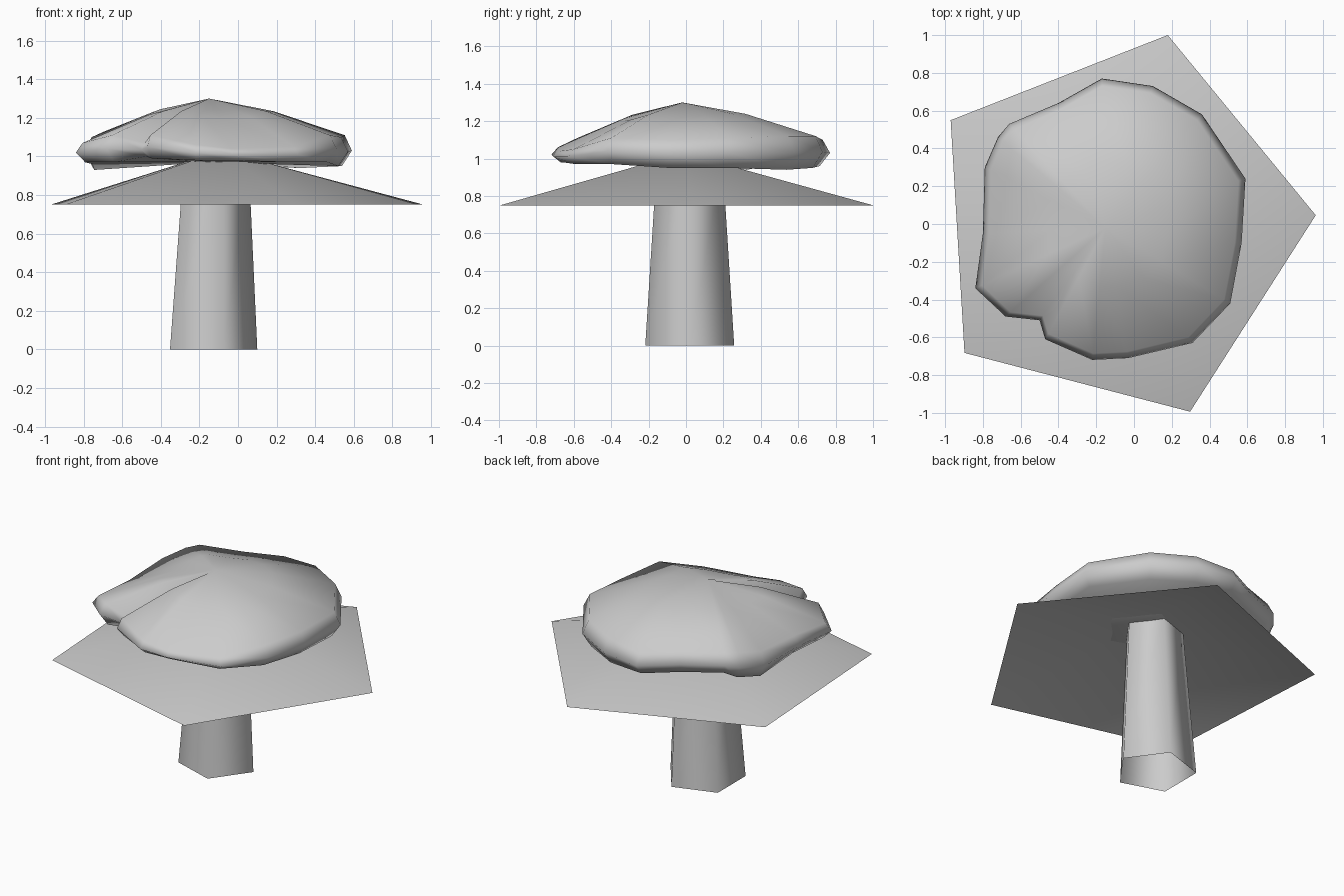
import bpy, bmesh
from math import cos, sin, radians
from mathutils import Vector

if "Cube" in bpy.data.objects:
    bpy.data.objects.remove(bpy.data.objects["Cube"], do_unlink=True)

grey = bpy.data.materials.new("plain grey")
grey.use_nodes = True
colour = (0.6, 0.6, 0.6, 1)
grey.diffuse_color = colour
grey.node_tree.nodes["Principled BSDF"].inputs["Base Color"].default_value = colour


def polygon(centre, radius, z, turn=0, sides=5):
    """Corner points of a level regular polygon."""
    angles = [radians(turn + 360 * i / sides) for i in range(sides)]
    return [Vector((centre[0] + radius * cos(a), centre[1] + radius * sin(a), z))
            for a in angles]


def loft(name, rings):
    """Skin a list of closed rings; a ring of one point makes a tip."""
    bm = bmesh.new()
    rows = [[bm.verts.new(p) for p in ring] for ring in rings]
    for low, high in zip(rows, rows[1:]):
        count = max(len(low), len(high))
        for i in range(count):
            j = (i + 1) % count
            if len(low) == 1:
                bm.faces.new((low[0], high[j], high[i]))
            elif len(high) == 1:
                bm.faces.new((low[i], low[j], high[0]))
            else:
                bm.faces.new((low[i], low[j], high[j], high[i]))
    mesh = bpy.data.meshes.new(name)
    bm.to_mesh(mesh)
    bm.free()
    mesh.materials.append(grey)
    mesh.shade_smooth()
    obj = bpy.data.objects.new(name, mesh)
    bpy.context.collection.objects.link(obj)
    return obj


# Trunk: open tapered tube with five sides
loft("trunk", [polygon((-0.15, 0.02), 0.25, 0),
               polygon((-0.13, 0.02), 0.185, 0.98)])

# Lower canopy: wide shallow five-sided cone, open underneath
middle = (-0.086, -0.016)
loft("lower_canopy", [polygon(middle, 1.05, 0.75, 3.4),
                      [Vector((*middle, 1.03))]])

# Upper canopy: lumpy dome; rim points as x, y, top edge height, bottom edge height
rim = [
    (-.17, .77, 1.1, .96), (.1, .73, 1.12, .95), (.36, .58, 1.12, .94),
    (.59, .24, 1.11, .95), (.57, -.1, 1.1, .95), (.51, -.42, 1.11, .97),
    (.31, -.63, 1.05, .97), (-.03, -.71, 1.04, .98), (-.22, -.72, 1.06, .98),
    (-.47, -.61, 1.11, .99), (-.5, -.51, 1.07, 1), (-.68, -.49, 1.11, .97),
    (-.84, -.34, 1.07, .97), (-.8, -.05, 1.08, .96), (-.79, .3, 1.1, .93),
    (-.72, .46, 1.13, .96), (-.66, .53, 1.14, 1), (-.4, .64, 1.12, .98),
]
rim.reverse()
peak = Vector((-0.15, -0.02, 1.3))


def dome_ring(scale, height):
    """Rim outline scaled about the peak, with a height rule for each point."""
    return [Vector((peak.x + (x - peak.x) * scale,
                    peak.y + (y - peak.y) * scale, height(top, low)))
            for x, y, top, low in rim]


loft("upper_canopy", [
    [peak],
    dome_ring(0.45, lambda top, low: peak.z + (top - peak.z) * 0.45 + 0.02),
    dome_ring(0.95, lambda top, low: top),
    dome_ring(1, lambda top, low: (top + low) / 2),
    dome_ring(0.93, lambda top, low: low),
    [Vector((peak.x, peak.y, 0.97))],
])

# Face every surface outward
for name in ("trunk", "lower_canopy", "upper_canopy"):
    mesh = bpy.data.objects[name].data
    bm = bmesh.new()
    bm.from_mesh(mesh)
    bmesh.ops.recalc_face_normals(bm, faces=bm.faces)
    bm.to_mesh(mesh)
    bm.free()
